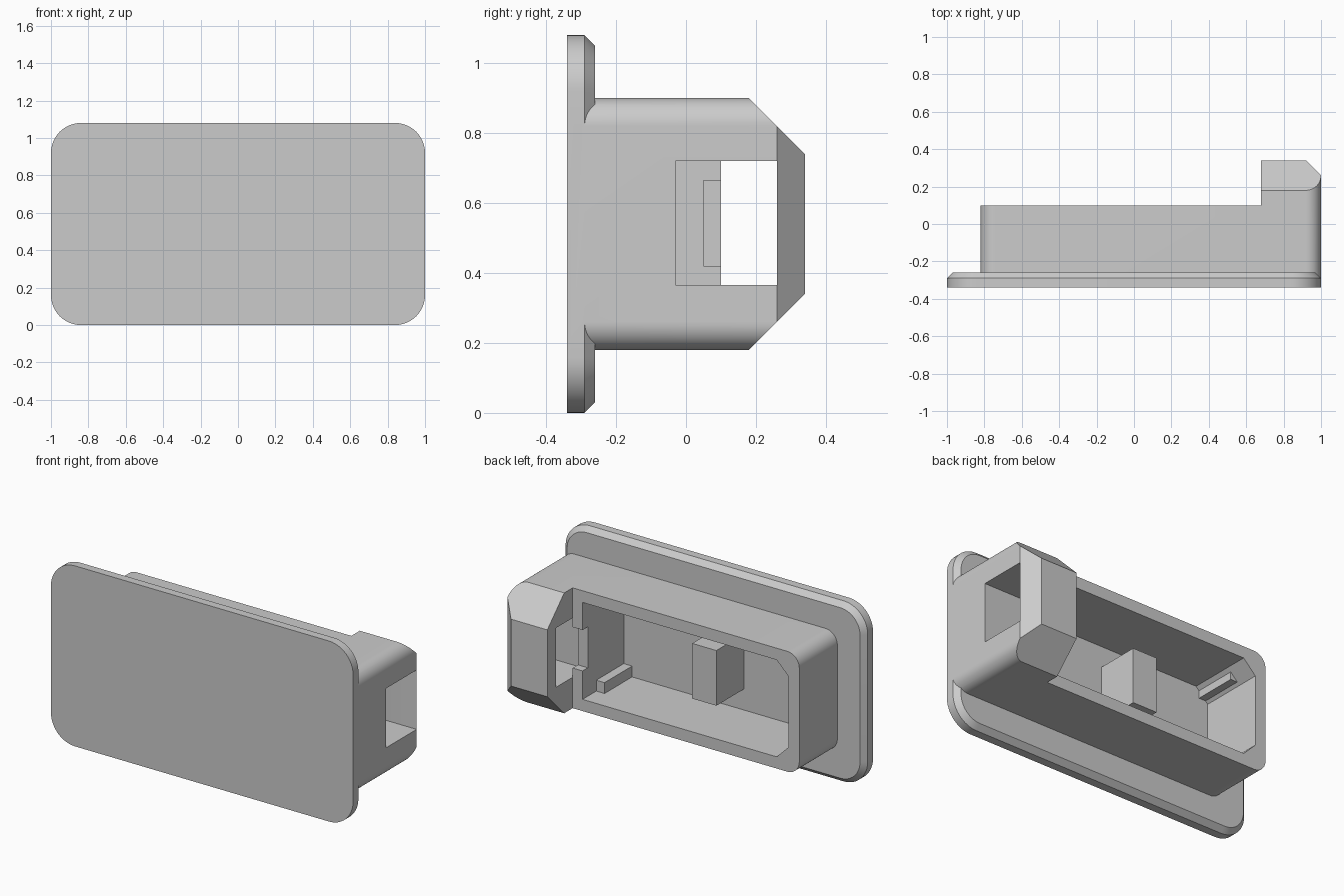
import bpy, bmesh, math
from mathutils import Vector

old = bpy.data.objects.get("Cube")
if old:
    bpy.data.objects.remove(old, do_unlink=True)

grey = bpy.data.materials.new("light_grey_plastic")
grey.use_nodes = True
colour = (0.6, 0.6, 0.6, 1)
grey.diffuse_color = colour
grey.node_tree.nodes["Principled BSDF"].inputs["Base Color"].default_value = colour


def loft(name, rings):
    """Closed solid through a list of matching rings of 3D points."""
    bm = bmesh.new()
    loops = [[bm.verts.new(p) for p in ring] for ring in rings]
    n = len(loops[0])
    for a, b in zip(loops, loops[1:]):
        for i in range(n):
            j = (i + 1) % n
            bm.faces.new((a[i], a[j], b[j], b[i]))
    bm.faces.new(loops[0])
    bm.faces.new(loops[-1])
    bmesh.ops.recalc_face_normals(bm, faces=bm.faces)
    mesh = bpy.data.meshes.new(name)
    bm.to_mesh(mesh)
    bm.free()
    mesh.materials.append(grey)
    ob = bpy.data.objects.new(name, mesh)
    bpy.context.collection.objects.link(ob)
    return ob


def prism(name, points, axis, lo, hi):
    """Extrude a 2D outline along one axis; outline uses the other two in order."""
    def place(p, t):
        v = list(p)
        v.insert(axis, t)
        return Vector(v)
    return loft(name, [[place(p, t) for p in points] for t in (lo, hi)])


def box(name, x, y, z):
    return prism(name, [(x[0], z[0]), (x[1], z[0]), (x[1], z[1]), (x[0], z[1])], 1, *y)


def rounded(x0, x1, z0, z1, r, steps=12):
    pts = []
    corners = [(x1 - r, z1 - r), (x0 + r, z1 - r), (x0 + r, z0 + r), (x1 - r, z0 + r)]
    for k, (cx, cz) in enumerate(corners):
        for i in range(steps + 1):
            a = math.pi / 2 * (k + i / steps)
            pts.append((cx + r * math.cos(a), cz + r * math.sin(a)))
    return pts


def combine(ob, tool, operation):
    """Boolean the tool into ob, then discard the tool."""
    mod = ob.modifiers.new("combine", 'BOOLEAN')
    mod.operation = operation
    mod.solver = 'EXACT'
    mod.object = tool
    deps = bpy.context.evaluated_depsgraph_get()
    mesh = bpy.data.meshes.new_from_object(ob.evaluated_get(deps))
    ob.modifiers.clear()
    ob.data = mesh
    bpy.data.objects.remove(tool, do_unlink=True)


# Housing: rounded tube with a raised, chamfered block at the left end
housing = prism("housing", rounded(-0.82, 1, 0.18, 0.90, 0.08), 1, -0.32, 0.34)
side = [(-0.5, 0.0), (-0.5, 1.1), (0.18, 1.1), (0.18, 0.90), (0.34, 0.74),
        (0.34, 0.34), (0.18, 0.18), (0.18, 0.0)]
combine(housing, prism("side_shape", side, 0, -2, 2), 'INTERSECT')
plan = [(-1.5, -0.5), (1.2, -0.5), (1.2, 0.06), (0.92, 0.34), (0.68, 0.34),
        (0.68, 0.10), (-1.5, 0.10)]
combine(housing, prism("plan_shape", plan, 2, -1, 2), 'INTERSECT')

# Cover plate with a chamfered back edge
full = rounded(-1, 1, 0, 1.08, 0.16)
small = rounded(-0.97, 0.97, 0.03, 1.05, 0.13)
plate = loft("plate", [[(x, y, z) for x, z in ring]
                       for y, ring in ((-0.34, full), (-0.29, full), (-0.26, small))])
combine(housing, plate, 'UNION')

# Inner cavity, with clipped corners at the far end
cavity = [(0.615, 0.25), (0.615, 0.83), (-0.67, 0.83), (-0.75, 0.75),
          (-0.75, 0.33), (-0.67, 0.25)]
combine(housing, prism("cavity", cavity, 1, -0.29, 0.5), 'DIFFERENCE')

# Port through the block and the shallow notch in its inner wall
combine(housing, box("port", (0.68, 1.2), (-0.03, 0.26), (0.365, 0.72)), 'DIFFERENCE')
combine(housing, box("port_mouth", (0.64, 0.72), (0.10, 0.26), (0.365, 0.72)), 'DIFFERENCE')
combine(housing, box("notch", (0.55, 0.72), (0.05, 0.20), (0.42, 0.665)), 'DIFFERENCE')

# Central post and four corner ledges
combine(housing, box("post", (-0.18, -0.02), (-0.31, -0.03), (0.375, 0.705)), 'UNION')
for x in ((0.56, 0.64), (-0.78, -0.69)):
    for z in ((0.22, 0.315), (0.765, 0.86)):
        combine(housing, box("ledge", x, (-0.31, -0.03), z), 'UNION')

housing.name = "cover_housing"
housing.data.name = "cover_housing"
housing.data.materials.clear()
housing.data.materials.append(grey)
for poly in housing.data.polygons:
    poly.material_index = 0
bpy.ops.object.select_all(action='DESELECT')
housing.select_set(True)
bpy.context.view_layer.objects.active = housing
bpy.ops.object.shade_smooth_by_angle(angle=math.radians(30))
